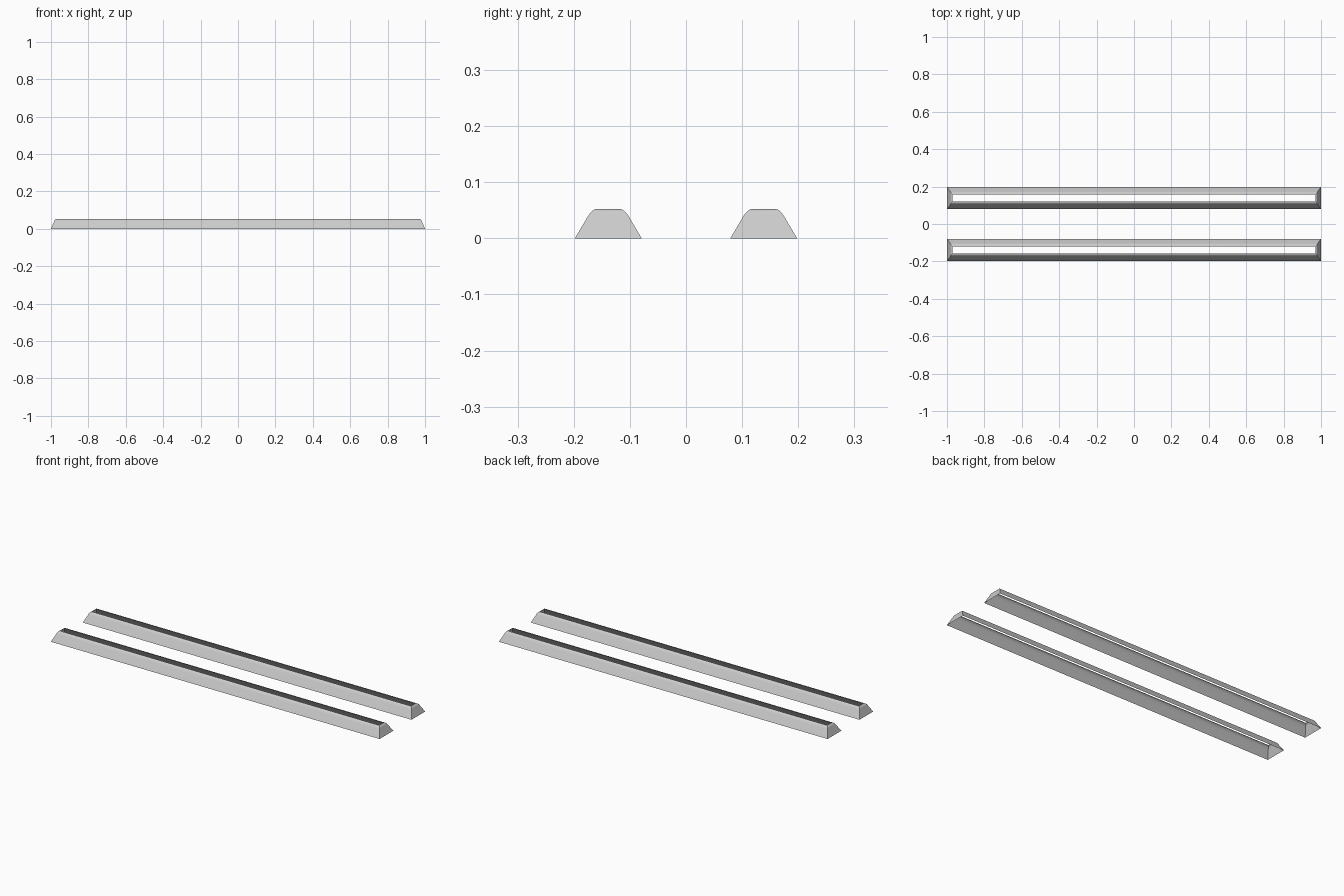
import bpy, bmesh

if "Cube" in bpy.data.objects:
    bpy.data.objects.remove(bpy.data.objects["Cube"])

# Profile of the thin shell from the foot to the slot lip: (half length, half width, height)
PROFILE = [(1.0, 0.0595, 0.0), (0.983, 0.0365, 0.039), (0.9815, 0.0335, 0.0435),
           (0.979, 0.030, 0.0475), (0.976, 0.026, 0.0505), (0.973, 0.0225, 0.052),
           (0.97, 0.019, 0.052)]
CENTRE_Y = 0.1385


def rail(name, y):
    """Open-bottomed hipped rail with a long slot along its top."""
    bm = bmesh.new()
    rings = [[bm.verts.new((sx * hx, y + sy * hy, z))
              for sx, sy in ((-1, -1), (1, -1), (1, 1), (-1, 1))]
             for hx, hy, z in PROFILE]
    for low, high in zip(rings, rings[1:]):
        for i in range(4):
            j = (i + 1) % 4
            bm.faces.new((low[i], low[j], high[j], high[i]))
    mesh = bpy.data.meshes.new(name)
    bm.to_mesh(mesh)
    bm.free()
    obj = bpy.data.objects.new(name, mesh)
    bpy.context.collection.objects.link(obj)
    # Smooth rounded shoulder, crisp mitred corners
    bpy.ops.object.select_all(action='DESELECT')
    obj.select_set(True)
    bpy.context.view_layer.objects.active = obj
    bpy.ops.object.shade_smooth_by_angle(angle=0.6)
    return obj


# Front and back rails
rail("front_rail", -CENTRE_Y)
rail("back_rail", CENTRE_Y)
